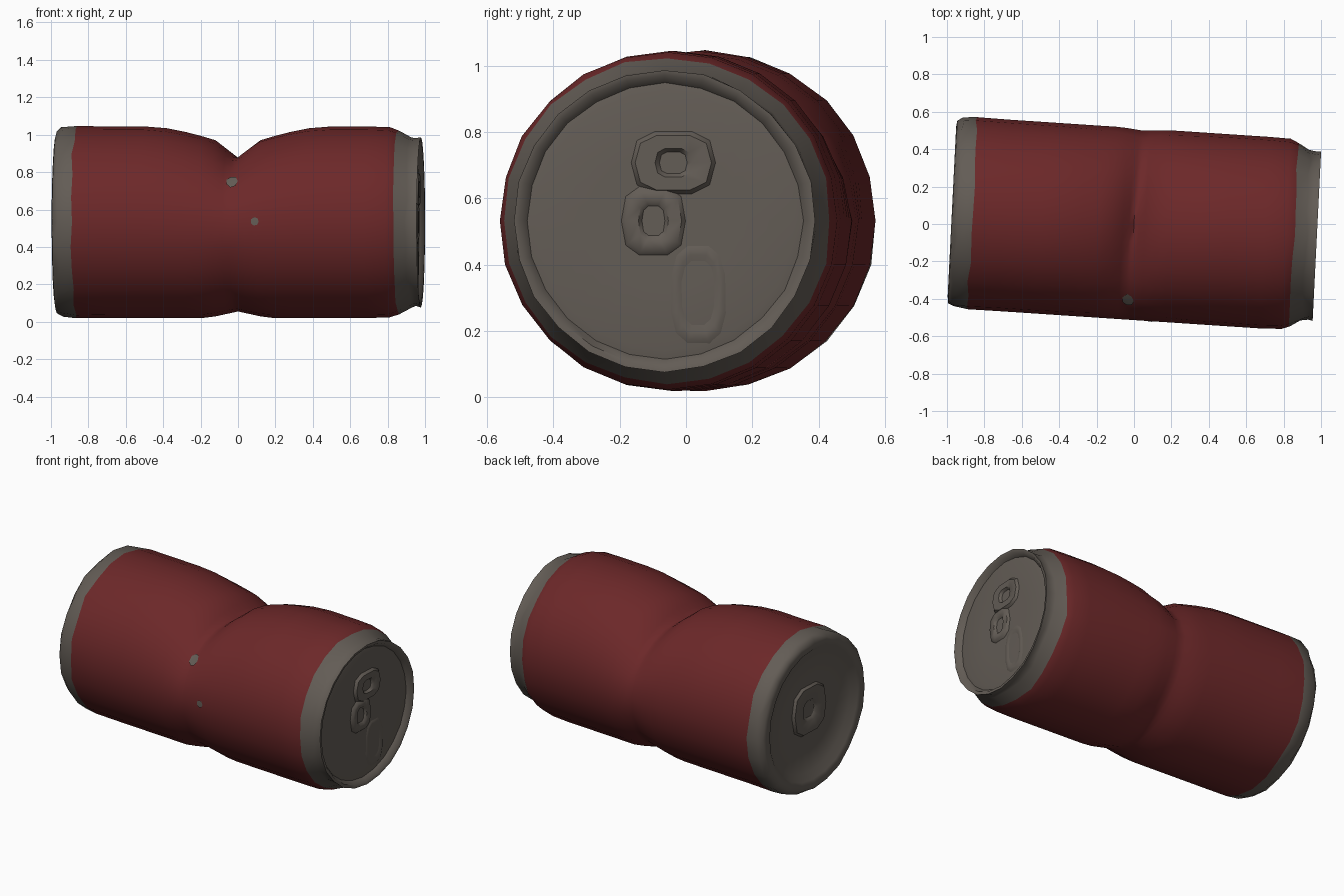
import bpy, bmesh, math, random

if "Cube" in bpy.data.objects:
    bpy.data.objects.remove(bpy.data.objects["Cube"])

random.seed(4)
SEG = 24

def material(name, col):
    m = bpy.data.materials.new(name)
    m.diffuse_color = (*col, 1)
    m.use_nodes = True
    m.node_tree.nodes["Principled BSDF"].inputs["Base Color"].default_value = m.diffuse_color
    return m

RED = material("red_paint", (0.15, 0.021, 0.022))
GREY = material("bare_metal", (0.125, 0.108, 0.092))

def finish(bm, name, mats, angle=40):
    bmesh.ops.recalc_face_normals(bm, faces=bm.faces)
    me = bpy.data.meshes.new(name)
    bm.to_mesh(me)
    bm.free()
    ob = bpy.data.objects.new(name, me)
    bpy.context.collection.objects.link(ob)
    for m in mats:
        me.materials.append(m)
    bpy.ops.object.select_all(action='DESELECT')
    ob.select_set(True)
    bpy.context.view_layer.objects.active = ob
    bpy.ops.object.shade_smooth_by_angle(angle=math.radians(angle))
    return ob

def axis_y(s):
    return -0.066 * s

def surface(s, r, a, lift=0.0):
    """Point on the can: s along the axis, a = angle from the top towards +y."""
    c, n = math.cos(a), math.sin(a)
    t = s - 0.03 * n                      # the crease runs slightly askew
    if r > 0.49:
        # folded dent on top, shallow pinch all round
        w = max(0, 1 - abs(t) / 0.47)
        sharp = max(0, 1 - abs(t) / 0.12)
        r -= (0.115 * w ** 1.5 + 0.055 * sharp) * max(0, c) ** 1.4
        r -= 0.035 * max(0, 1 - abs(t) / 0.16) * max(0, -c) ** 1.2
        r -= 0.012 * sharp * max(0, n)
    r += lift
    y = axis_y(s) + r * n
    return (s + 0.05 * y, y, 0.532 + r * c)

# can shell: (position along axis, radius, colour of the band that follows, wobble)
stations = [
    (-0.930, 0.00, 1, 0), (-0.932, 0.22, 1, 0), (-0.938, 0.385, 1, .003),
    (-0.970, 0.425, 1, .004), (-0.977, 0.455, 1, .004), (-0.972, 0.485, 1, .006),
    (-0.945, 0.507, 1, .007), (-0.868, 0.512, 0, .004)]
stations += [(s, 0.512, 0, 0) for s in
             (-.70, -.50, -.38, -.28, -.19, -.12, -.06, -.025, 0, .025,
              .06, .12, .19, .28, .38, .50, .70)]
stations += [
    (0.815, 0.508, 0, .002), (0.858, 0.492, 1, .004), (0.925, 0.456, 1, .006),
    (0.955, 0.450, 1, .004), (0.981, 0.455, 1, .003), (0.979, 0.437, 1, .003),
    (0.950, 0.415, 1, .002), (0.955, 0.39, 1, 0), (0.957, 0.22, 1, 0), (0.957, 0, 1, 0)]

bm = bmesh.new()
rings = []
for s, r, col, wob in stations:
    if r == 0:
        rings.append([bm.verts.new(surface(s, 0, 0))])
        continue
    ring = []
    for i in range(SEG):
        a = 2 * math.pi * i / SEG
        ds = random.uniform(-2, 2) * wob
        ring.append(bm.verts.new(surface(s + ds * (r > .44 and abs(s) < .97),
                                         r + random.uniform(-1, 1) * wob, a)))
    rings.append(ring)
for k in range(len(rings) - 1):
    A, B = rings[k], rings[k + 1]
    for i in range(SEG):
        j = (i + 1) % SEG
        if len(A) == 1:
            f = bm.faces.new((A[0], B[i], B[j]))
        elif len(B) == 1:
            f = bm.faces.new((A[i], A[j], B[0]))
        else:
            f = bm.faces.new((A[i], A[j], B[j], B[i]))
        f.material_index = stations[k][2]
finish(bm, "can_shell", [RED, GREY], 50)

# raised ring plates on the lids (pull tab), with sloping walls
def lid_ring(name, s0, side, cu, cv, outer, inner, n, h):
    bm = bmesh.new()
    def loop(hw, hh, lift):
        out = []
        for i in range(n):
            a = 2 * math.pi * (i + .5) / n
            p = lambda v: math.copysign(abs(v) ** 0.7, v)
            y = axis_y(s0) + cu + hw * p(math.sin(a))
            z = 0.532 + cv + hh * p(math.cos(a))
            out.append(bm.verts.new((s0 + 0.05 * y + side * lift, y, z)))
        return out
    (ow, oh), (iw, ih) = outer, inner
    loops = [loop(ow + .015, oh + .015, -.004), loop(ow, oh, h),
             loop(iw, ih, h), loop(iw * .7, ih * .7, -.004)]
    for A, B in zip(loops, loops[1:]):
        for i in range(n):
            j = (i + 1) % n
            bm.faces.new((A[i], A[j], B[j], B[i]))
    return finish(bm, name, [GREY], 50)

lid_ring("tab_finger_ring", 0.957, 1, 0.025, 0.175, (.115, .085), (.055, .045), 10, .016)
lid_ring("tab_nose", 0.957, 1, -0.035, 0.0, (.085, .095), (.045, .06), 10, .014)
lid_ring("mouth_panel", 0.957, 1, 0.1, -0.22, (.075, .14), (.06, .12), 12, .004)
lid_ring("base_ring", -0.931, -1, 0.0, 0.02, (.15, .15), (.07, .07), 10, .016)

# worn paint patches on the front of the body
def patch(name, s, a, rs, ra):
    bm = bmesh.new()
    mid = bm.verts.new(surface(s, .512, a, .004))
    rim = []
    for i in range(7):
        t = 2 * math.pi * i / 7
        rim.append(bm.verts.new(surface(s + rs * math.cos(t), .512,
                                        a + ra * math.sin(t), .004)))
    for i in range(7):
        bm.faces.new((mid, rim[i], rim[(i + 1) % 7]))
    finish(bm, name, [GREY])

patch("worn_patch_large", -0.012, -math.radians(62), .032, .085)
patch("worn_patch_small", 0.115, -math.radians(89.5), .022, .045)
